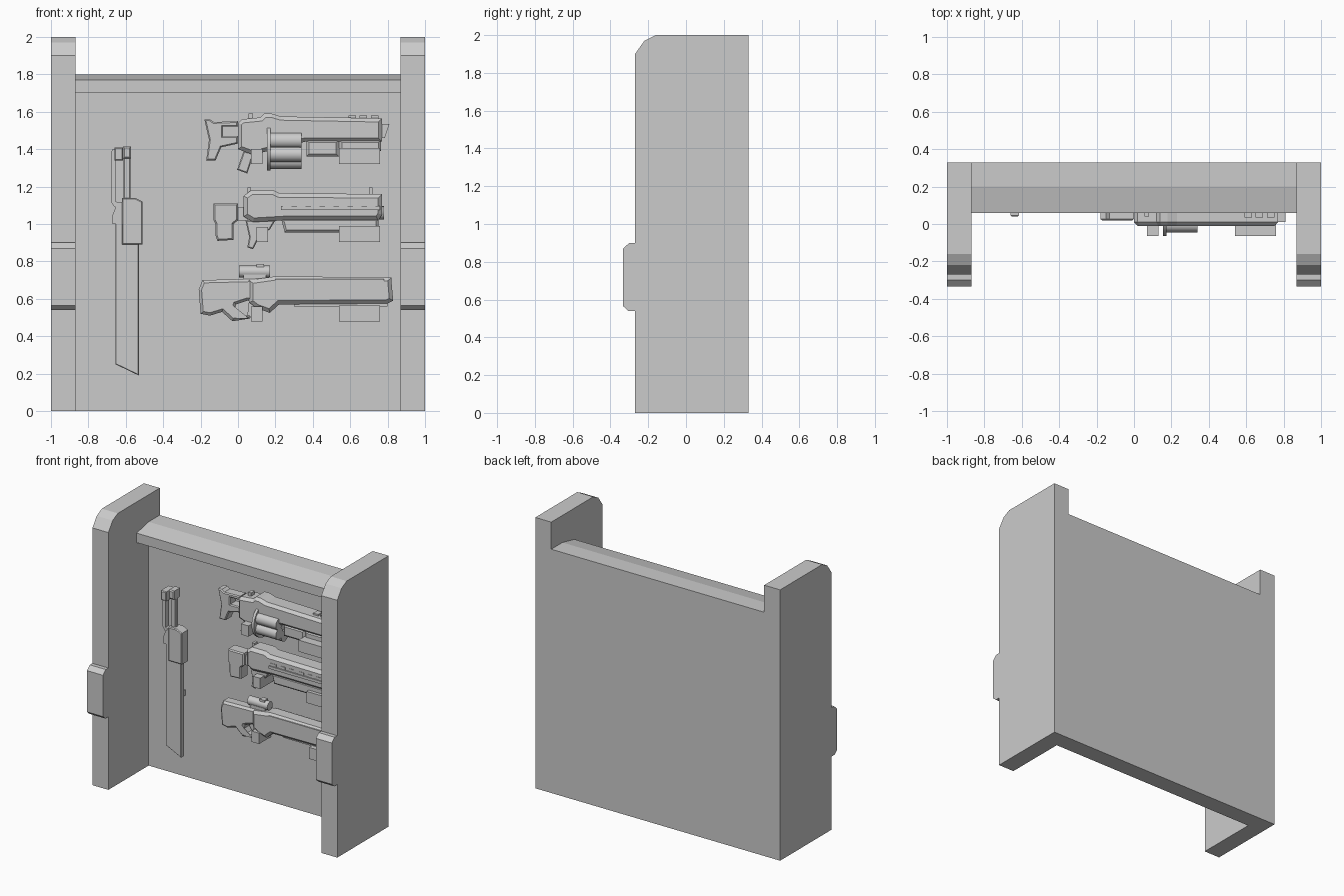
import bpy, bmesh, math
from mathutils import Matrix, Vector

if "Cube" in bpy.data.objects:
    bpy.data.objects.remove(bpy.data.objects["Cube"])


def finish(name, bm):
    bmesh.ops.recalc_face_normals(bm, faces=bm.faces)
    me = bpy.data.meshes.new(name)
    bm.to_mesh(me)
    bm.free()
    ob = bpy.data.objects.new(name, me)
    bpy.context.collection.objects.link(ob)
    return ob


def extrude_profile(name, pts, place, a, b, chamfer=0.0):
    """Extrude a 2D outline from depth a to depth b, optionally chamfering both rims."""
    bm = bmesh.new()
    face = bm.faces.new([bm.verts.new(place(u, v, a)) for u, v in pts])
    offset = Vector(place(0, 0, b)) - Vector(place(0, 0, a))
    rim = list(face.edges)
    res = bmesh.ops.extrude_face_region(bm, geom=[face], use_keep_orig=True)
    verts = [g for g in res["geom"] if isinstance(g, bmesh.types.BMVert)]
    bmesh.ops.translate(bm, verts=verts, vec=offset)
    if chamfer:
        rim += [g for g in res["geom"] if isinstance(g, bmesh.types.BMEdge)]
        bmesh.ops.bevel(bm, geom=rim, offset=chamfer, segments=1, affect='EDGES')
    return finish(name, bm)


def side_profile(name, pts, x0, x1):
    return extrude_profile(name, pts, lambda y, z, x: (x, y, z), x0, x1)


def plate(name, pts, yc, half, chamfer=0.0):
    return extrude_profile(name, pts, lambda x, z, y: (x, y, z), yc - half, yc + half, chamfer)


def box(name, x0, x1, z0, z1, y0, y1, chamfer=0.0):
    pts = [(x0, z0), (x1, z0), (x1, z1), (x0, z1)]
    return plate(name, pts, (y0 + y1) / 2, (y1 - y0) / 2, chamfer)


def tube(name, x0, x1, y, z, r, sides=16):
    bm = bmesh.new()
    m = Matrix.Translation(((x0 + x1) / 2, y, z)) @ Matrix.Rotation(math.pi / 2, 4, 'Y')
    bmesh.ops.create_cone(bm, cap_ends=True, segments=sides, radius1=r, radius2=r,
                          depth=x1 - x0, matrix=m)
    ob = finish(name, bm)
    bpy.context.view_layer.objects.active = ob
    ob.select_set(True)
    bpy.ops.object.shade_smooth_by_angle(angle=math.radians(35))
    ob.select_set(False)
    return ob


# Rack: two end panels with a front bumper, and a back wall with a top beam
panel = [(-.27, 0), (.33, 0), (.33, 2), (-.16, 2), (-.22, 1.97), (-.27, 1.9)]
bumper = [(-.27, .54), (-.27, .90), (-.30, .90), (-.333, .87), (-.333, .565), (-.305, .54)]
for s, side in ((-1, "left"), (1, "right")):
    side_profile(side + "_end_panel", panel, s * .87, s)
    side_profile(side + "_bumper", bumper, s * .87, s)
wall = [(.33, 0), (.33, 1.8), (.2, 1.8), (.06, 1.77), (.06, 1.70), (.2, 1.70), (.2, 0)]
side_profile("back_wall", wall, -.87, .87)

# Brackets holding the three guns: rear x, front x, bottom z, front y
for i, (xa, z, y) in enumerate(((.07, 1.32, -.065), (.10, .905, .03), (.07, .48, .06))):
    box(f"rear_bracket_{i}", xa, xa + .06, z, z + .08, y, .2)
    box(f"front_bracket_{i}", .54, .76, z, z + .085, y, .2)

# Sword
Y = .11
plate("sword_blade", [(-.655, .25), (-.53, .19), (-.53, .95), (-.655, 1.03)], Y, .02, .004)
plate("sword_block", [(-.62, .89), (-.51, .89), (-.51, 1.12), (-.55, 1.14), (-.62, 1.14)],
      Y, .04, .006)
plate("sword_block_rear", [(-.67, 1.0), (-.60, 1.0), (-.60, 1.13), (-.65, 1.10), (-.67, 1.05)],
      Y, .025)
box("sword_grip", -.612, -.575, 1.13, 1.36, Y - .018, Y + .018, .005)
box("sword_pommel", -.615, -.573, 1.35, 1.415, Y - .04, Y + .04, .008)
plate("sword_guard", [(-.68, 1.12), (-.66, 1.09), (-.61, 1.09), (-.61, 1.11), (-.655, 1.12),
                      (-.655, 1.36), (-.645, 1.38), (-.61, 1.38), (-.61, 1.4), (-.67, 1.4),
                      (-.68, 1.38)], Y, .018)
box("sword_guard_knob", -.66, -.615, 1.34, 1.41, .04, .14, .006)
box("sword_peg", -.61, -.57, .60, .64, .12, .2)

# Revolving-drum launcher (top)
Y = .06
plate("launcher_stock", [(-.18, 1.56), (-.15, 1.56), (-.13, 1.545), (0, 1.55), (0, 1.52),
                         (-.08, 1.52), (-.08, 1.47), (0, 1.47), (0, 1.43), (-.09, 1.41),
                         (-.12, 1.34), (-.17, 1.34), (-.155, 1.45)], Y, .04, .007)
plate("launcher_body", [(0, 1.40), (.08, 1.37), (.16, 1.39), (.36, 1.44), (.77, 1.44),
                        (.77, 1.565), (.23, 1.575), (.18, 1.59), (.14, 1.59), (.12, 1.57),
                        (.02, 1.56), (0, 1.54)], Y, .07, .02)
box("launcher_lower_barrel", .54, .765, 1.39, 1.45, Y - .06, Y + .06, .015)
plate("launcher_grip", [(.03, 1.39), (-.005, 1.29), (.05, 1.27), (.085, 1.38)], Y, .03, .006)
tube("launcher_drum_plate", .155, .175, Y, 1.41, .125, 18)
tube("launcher_drum_core", .17, .33, Y, 1.41, .085)
for i in range(6):
    a = math.radians(60 * i)
    tube(f"launcher_chamber_{i}", .17, .34, Y + .073 * math.sin(a), 1.41 + .073 * math.cos(a), .042, 12)
box("launcher_pump", .365, .54, 1.36, 1.45, Y - .06, Y + .06, .015)
plate("launcher_muzzle", [(.76, 1.46), (.785, 1.46), (.81, 1.535), (.76, 1.535)], Y, .05)
box("launcher_rear_sight", .055, .08, 1.55, 1.59, Y - .02, Y + .02)
for i in range(3):
    box(f"launcher_top_rib_{i}", .59 + .06 * i, .63 + .06 * i, 1.56, 1.58, Y - .025, Y + .025)

# Short rifle (middle)
Y = .11
plate("rifle_stock", [(-.13, 1.02), (-.13, 1.11), (0, 1.11), (0, 1.02), (-.025, 1.0),
                      (-.025, .915), (-.11, .91), (-.12, .94), (-.12, 1.0)], Y, .045, .008)
box("rifle_stock_link", -.02, .05, 1.02, 1.09, Y - .025, Y + .025)
plate("rifle_body", [(.03, 1.04), (.08, 1.01), (.25, 1.02), (.75, 1.02), (.77, 1.05), (.77, 1.16),
                     (.22, 1.165), (.19, 1.18), (.07, 1.18), (.03, 1.15)], Y, .07, .022)
plate("rifle_grip", [(.04, 1.02), (.06, .93), (.05, .875), (.08, .865), (.12, .94), (.17, .97),
                     (.2, 1.02)], Y, .03, .006)
plate("rifle_fore_end", [(.25, .955), (.55, .955), (.75, .975), (.75, 1.03), (.23, 1.03)],
      Y, .055, .012)
tube("rifle_barrel", .7, .78, Y, 1.06, .035)
box("rifle_side_rail", .23, .76, 1.075, 1.095, Y - .08, Y + .08)
for i in range(7):
    box(f"rifle_vent_rib_{i}", .24 + .075 * i, .285 + .075 * i, 1.095, 1.115, Y - .073, Y + .073)
box("rifle_front_sight", .70, .72, 1.15, 1.195, Y - .015, Y + .015)
box("rifle_rear_sight", .05, .07, 1.16, 1.195, Y - .02, Y + .02)

# Long scoped gun (bottom): stock with a thumb hole, body, scope
Y = .13
plate("long_gun_stock", [(-.21, .65), (-.19, .70), (.2, .71), (.2, .58), (.05, .59), (-.01, .57),
                         (-.02, .54), (0, .51), (.06, .51), (.065, .495), (-.03, .48),
                         (-.085, .53), (-.15, .51), (-.2, .52)], Y, .045, .015)
plate("long_gun_grip", [(.05, .51), (.065, .495), (.09, .58), (.06, .60)], Y, .03)
plate("long_gun_body", [(.06, .58), (.10, .55), (.17, .525), (.22, .57), (.80, .575), (.83, .59),
                        (.82, .70), (.82, .715), (.2, .72), (.06, .70)], Y, .06, .02)
box("long_gun_side_rail", .2, .78, .69, .705, Y - .062, Y + .062)
box("long_gun_under_rail", .3, .8, .56, .59, Y - .035, Y + .035)
tube("long_gun_scope", .005, .17, Y, .745, .032)
box("long_gun_scope_mount", .03, .15, .69, .73, Y - .03, Y + .03)
box("long_gun_scope_dial", .1, .14, .76, .785, Y - .02, Y + .02)
